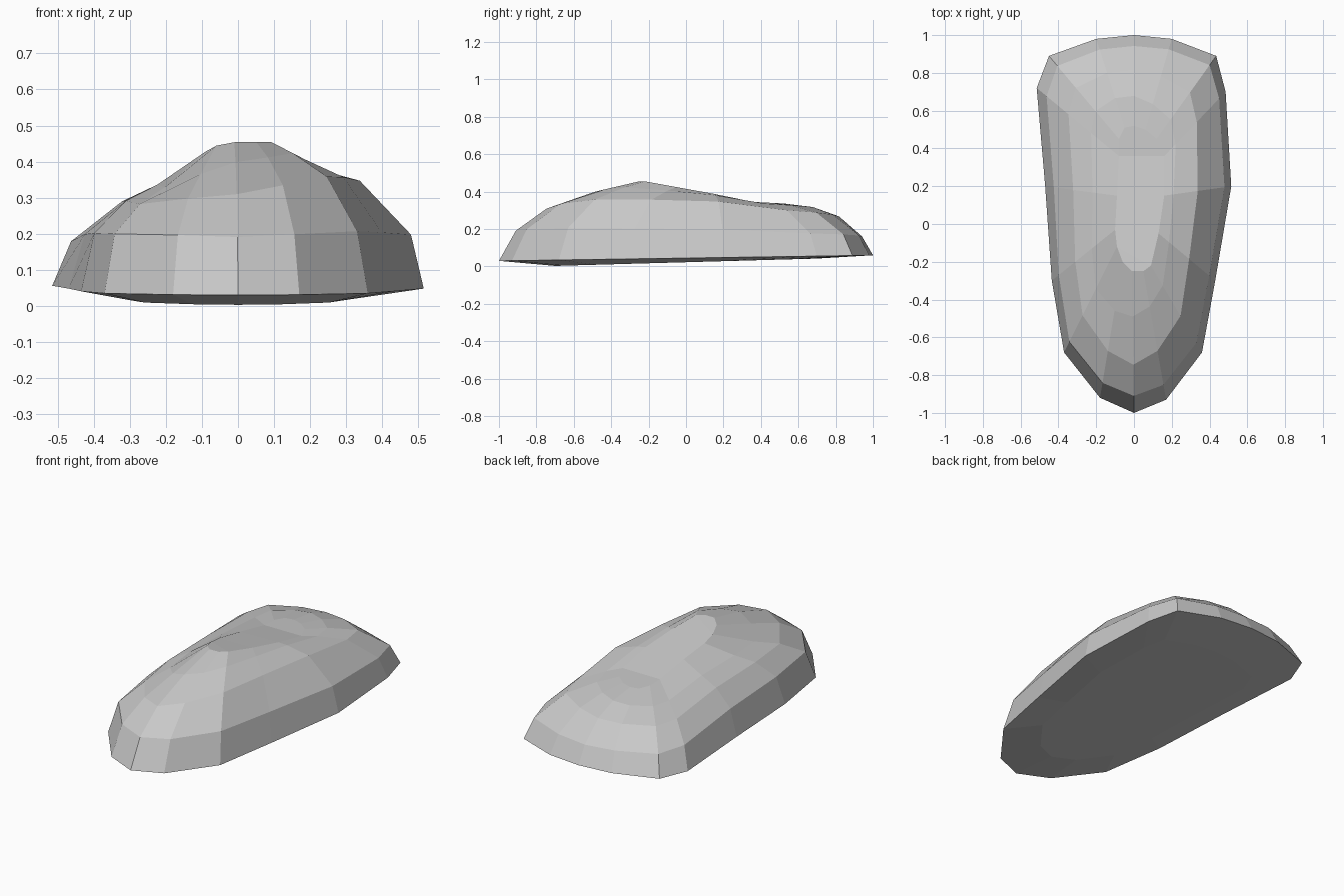
import bpy
import bmesh

if "Cube" in bpy.data.objects:
    bpy.data.objects.remove(bpy.data.objects["Cube"], do_unlink=True)

# Plan outline of the boulder, anticlockwise from the front tip
outline = [(0, -1), (.17, -.93), (.36, -.68), (.43, -.3),
           (.515, .2), (.485, .7), (.435, .89), (.2, .98),
           (0, 1), (-.2, .98), (-.45, .89), (-.515, .72),
           (-.47, .2), (-.435, -.3), (-.37, -.68), (-.18, -.92)]

# Rim of the crown, in the same order
crown = [(-.01, -.25), (.05, -.25), (.09, -.22), (.13, -.05),
         (.16, .15), (.16, .36), (.12, .45), (.06, .5),
         (0, .52), (-.05, .51), (-.08, .45), (-.08, .36),
         (-.09, .15), (-.1, -.03), (-.09, -.12), (-.06, -.2)]

# Slope profiles by outline position: (inward, upward) fractions of three rings
front_slope = [(.12, .38), (.34, .66), (.68, .87)]
right_slope = [(.10, .44), (.50, .88), (.86, .98)]
back_slope = [(.12, .36), (.38, .75), (.67, .93)]
left_slope = [(.12, .45), (.39, .72), (.66, .84)]
scooped_slope = [(.10, .42), (.35, .63), (.60, .75)]
slopes = [(0, front_slope), (4, right_slope), (8, back_slope),
          (12, left_slope), (14, scooped_slope), (16, front_slope)]

# The crown falls from a peak near the front to a low shelf at the back
ridge = [(-.22, .455), (.14, .39), (.36, .345), (.52, .337)]


def mix(a, b, t):
    return a + (b - a) * t


def ridge_height(x, y):
    """Height of the crown, dipping towards the left of the peak."""
    height = ridge[0][1] if y < ridge[0][0] else ridge[-1][1]
    for (y0, z0), (y1, z1) in zip(ridge, ridge[1:]):
        if y0 <= y <= y1:
            height = mix(z0, z1, (y - y0) / (y1 - y0))
    return height + min(0, x) * .2 * max(0, .4 - y)


def slope_at(index, ring):
    """Blend the neighbouring slope profiles at an outline position."""
    for (i0, s0), (i1, s1) in zip(slopes, slopes[1:]):
        if i0 <= index <= i1:
            t = (index - i0) / (i1 - i0)
            return [mix(a, b, t) for a, b in zip(s0[ring], s1[ring])]


def base_height(y):
    return .03 + .015 * (y + 1)


def skirt_ring():
    return [(x, y, base_height(y)) for x, y in outline]


def underside_ring():
    return [(x * .7, y * .7, .003 + .028 * (y * .7 + .7)) for x, y in outline]


def slope_ring(ring):
    points = []
    for i, ((bx, by), (cx, cy)) in enumerate(zip(outline, crown)):
        inward, upward = slope_at(i, ring)
        points.append((mix(bx, cx, inward), mix(by, cy, inward),
                       mix(base_height(by), ridge_height(cx, cy), upward)))
    return points


def crown_ring():
    return [(x, y, ridge_height(x, y)) for x, y in crown]


def cap(bm, ring):
    """Close a ring with strips running across it from left to right."""
    half = len(ring) // 2
    for i in range(half):
        corners = [ring[i], ring[i + 1], ring[-i - 1], ring[-i]]
        bm.faces.new(list(dict.fromkeys(corners)))


# Loft the rings from the underside to the crown
bm = bmesh.new()
layers = [underside_ring(), skirt_ring()]
layers += [slope_ring(r) for r in range(len(front_slope))]
layers.append(crown_ring())
rings = [[bm.verts.new(p) for p in layer] for layer in layers]
for lower, upper in zip(rings, rings[1:]):
    for i in range(len(lower)):
        bm.faces.new((lower[i - 1], lower[i], upper[i], upper[i - 1]))
cap(bm, rings[0])
cap(bm, rings[-1])
bmesh.ops.recalc_face_normals(bm, faces=bm.faces[:])

mesh = bpy.data.meshes.new("boulder")
bm.to_mesh(mesh)
bm.free()
boulder = bpy.data.objects.new("boulder", mesh)
bpy.context.collection.objects.link(boulder)

# Plain grey stone
stone = bpy.data.materials.new("grey stone")
stone.use_nodes = True
grey = (.58, .58, .58, 1)
stone.diffuse_color = grey
stone.node_tree.nodes["Principled BSDF"].inputs["Base Color"].default_value = grey
mesh.materials.append(stone)
